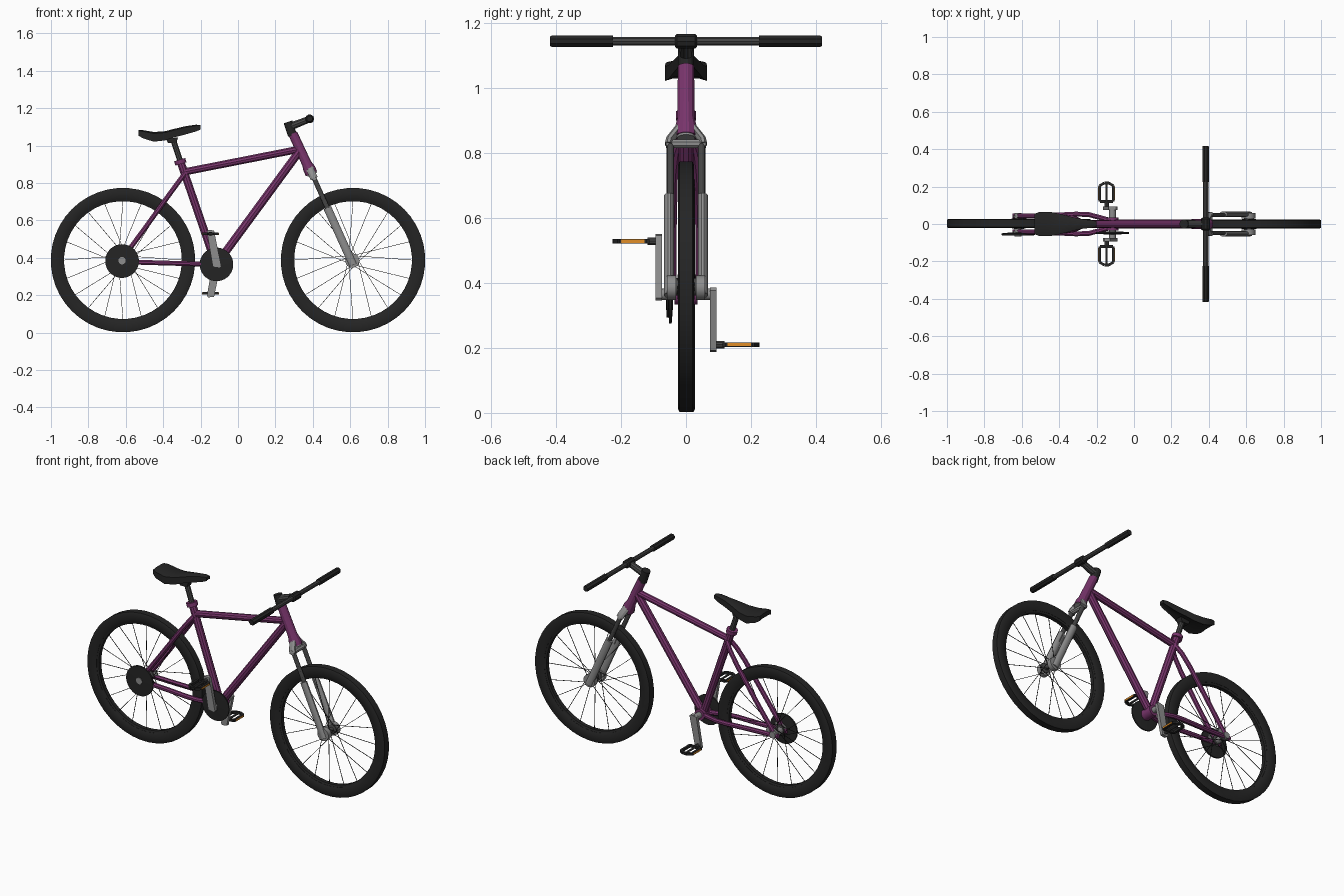
import bpy, bmesh
from math import sin, cos, pi
from mathutils import Vector as V

if "Cube" in bpy.data.objects:
    bpy.data.objects.remove(bpy.data.objects["Cube"])


def material(name, r, g, b):
    m = bpy.data.materials.new(name)
    m.diffuse_color = (r, g, b, 1)
    m.use_nodes = True
    m.node_tree.nodes["Principled BSDF"].inputs["Base Color"].default_value = m.diffuse_color
    return m


PURPLE = material("purple_paint", 0.19, 0.035, 0.15)
BLACK = material("black_rubber", 0.018, 0.018, 0.018)
DARK = material("dark_metal", 0.06, 0.06, 0.06)
GREY = material("light_metal", 0.27, 0.27, 0.27)
ORANGE = material("orange_reflector", 0.75, 0.27, 0.02)
Y = V((0, 1, 0))


def finish(bm, name, mat):
    bmesh.ops.recalc_face_normals(bm, faces=bm.faces)
    for f in bm.faces:
        f.smooth = True
    for e in bm.edges:
        e.smooth = len(e.link_faces) == 2 and e.calc_face_angle(0) < 0.5
    me = bpy.data.meshes.new(name)
    bm.to_mesh(me)
    bm.free()
    me.materials.append(mat)
    ob = bpy.data.objects.new(name, me)
    bpy.context.collection.objects.link(ob)
    return ob


def skin(bm, rings, closed=False):
    rows = [[bm.verts.new(p) for p in r] for r in rings]
    n = len(rows[0])
    pairs = list(zip(rows, rows[1:])) + ([(rows[-1], rows[0])] if closed else [])
    for a, b in pairs:
        for i in range(n):
            bm.faces.new((a[i], a[(i + 1) % n], b[(i + 1) % n], b[i]))
    if not closed:
        bm.faces.new(rows[0])
        bm.faces.new(rows[-1])


def add_sweep(bm, pts, radii, n=12, axis=None, closed=False, wide=1):
    """Round section along points; a fixed axis makes it a turned part; wide stretches it in the xz plane."""
    pts = [V(p) for p in pts]
    if not isinstance(radii, (list, tuple)):
        radii = [radii] * len(pts)
    rings = []
    for i, p in enumerate(pts):
        t = axis or (pts[min(i + 1, len(pts) - 1)] - pts[max(i - 1, 0)])
        t = t.normalized()
        u = t.cross(V((1, 0, 0)) if abs(t.y) > 0.8 else Y).normalized()
        w = t.cross(u)
        rings.append([p + radii[i] * (u * wide * cos(a) + w * sin(a))
                      for a in ((k + 0.5) * 2 * pi / n for k in range(n))])
    skin(bm, rings, closed)


def tube(name, mat, pts, radii, n=12, wide=1):
    bm = bmesh.new()
    add_sweep(bm, pts, radii, n, wide=wide)
    return finish(bm, name, mat)


def turned(name, mat, centre, profile, n=24, closed=False):
    """Profile of (radius, y offset) turned around the y direction."""
    bm = bmesh.new()
    c = V(centre)
    add_sweep(bm, [c + Y * h for r, h in profile], [r for r, h in profile], n, Y, closed)
    return finish(bm, name, mat)


def plate(name, mat, outline, y0, y1):
    bm = bmesh.new()
    skin(bm, [[(x, y, z) for x, z in outline] for y in (y0, y1)])
    return finish(bm, name, mat)


# wheels: tyre, rim, hub and spokes
def wheel(label, x, y):
    c = (x, y, 0.388)
    half = [(0.326, 0.017), (0.34, 0.023), (0.378, 0.024), (0.386, 0.02)]
    turned(label + "_tyre", BLACK, c, half + [(r, -h) for r, h in reversed(half)], 44, True)
    turned(label + "_rim", BLACK, c, [(0.315, -0.012), (0.315, 0.012), (0.33, 0.017), (0.33, -0.017)], 44, True)
    turned(label + "_hub", DARK, c, [(0.012, -0.04), (0.012, -0.03), (0.028, -0.03), (0.028, -0.024), (0.014, -0.02),
                                     (0.014, 0.02), (0.028, 0.024), (0.028, 0.03), (0.012, 0.03), (0.012, 0.04)], 16)
    bm = bmesh.new()
    for i in range(20):
        a = 2 * pi * i / 20
        b = a + (1.2 if i % 4 < 2 else -1.2)
        h = 0.026 if i % 2 else -0.026
        add_sweep(bm, [(x + 0.025 * cos(b), y + h, 0.388 + 0.025 * sin(b)),
                       (x + 0.318 * cos(a), y, 0.388 + 0.318 * sin(a))], 0.0018, 4)
    finish(bm, label + "_spokes", BLACK)


wheel("rear", -0.615, 0.003)
wheel("front", 0.615, 0)

# main frame
tube("seat_tube", PURPLE, [(-0.118, 0, 0.365), (-0.304, 0, 0.905)], 0.022, 10)
tube("seat_collar", PURPLE, [(-0.305, 0, 0.902), (-0.312, 0, 0.925)], 0.032, 12)
tube("top_tube", PURPLE, [(-0.285, 0, 0.86), (0.325, 0, 0.98)], 0.02, 10)
tube("down_tube", PURPLE, [(-0.112, 0, 0.37), (0.325, 0, 0.965)], 0.023, 10)
tube("head_tube", PURPLE, [(0.293, 0, 1.065), (0.367, 0, 0.905), (0.38, 0, 0.878), (0.393, 0, 0.85)],
     [0.026, 0.027, 0.034, 0.034], 12)
turned("bottom_bracket", PURPLE, (-0.115, 0, 0.365), [(0.033, -0.036), (0.033, 0.036)], 16)

# rear stays and dropouts on both sides
for s, side in ((-1, "right"), (1, "left")):
    tube(side + "_seat_stay", PURPLE, [(-0.285, s * 0.014, 0.85), (-0.32, s * 0.03, 0.803), (-0.37, s * 0.038, 0.735),
                                       (-0.50, s * 0.042, 0.555), (-0.615, s * 0.042, 0.40)], 0.014, 8)
    tube(side + "_chain_stay", PURPLE, [(-0.115, s * 0.016, 0.365), (-0.18, s * 0.034, 0.366), (-0.24, s * 0.05, 0.368),
                                        (-0.31, s * 0.053, 0.37), (-0.45, s * 0.046, 0.374), (-0.65, s * 0.042, 0.38)],
         0.014, 8)
    plate(side + "_rear_dropout", GREY, [(-0.65, 0.375), (-0.64, 0.365), (-0.56, 0.365), (-0.575, 0.42),
                                         (-0.605, 0.425), (-0.645, 0.4)], s * 0.037, s * 0.045)
turned("rear_axle", GREY, (-0.62, 0, 0.385), [(0.02, -0.066), (0.02, 0.058)], 12)

# drivetrain discs, crank axle
turned("rear_sprocket", BLACK, (-0.62, 0, 0.383), [(0.05, -0.046), (0.09, -0.05), (0.09, -0.06), (0.03, -0.062)], 32)
turned("chainring", BLACK, (-0.115, 0, 0.365), [(0.04, -0.040), (0.09, -0.044), (0.09, -0.052), (0.03, -0.056)], 32)
turned("crank_axle", GREY, (-0.115, 0, 0.365), [(0.018, -0.088), (0.018, 0.088)], 16)

# crank arms and pedals
for s, side, end in ((-1, "right", 0.528), (1, "left", 0.21)):
    d = 1 if end > 0.365 else -1
    plate(side + "_crank", GREY, [(-0.089, 0.365 - d * 0.012), (-0.097, 0.365 - d * 0.02), (-0.135, 0.365 - d * 0.012),
                                  (-0.166, end + d * 0.012), (-0.159, end + d * 0.022), (-0.128, end + d * 0.018)],
          s * 0.074, s * 0.094)
    tube(side + "_pedal_axle", DARK, [(-0.147, s * 0.085, end), (-0.147, s * 0.118, end), (-0.147, s * 0.119, end),
                                      (-0.147, s * 0.215, end)], [0.012, 0.012, 0.006, 0.006], 10)
    outline = [(-0.036, 0.12), (0.036, 0.12), (0.036, 0.205), (0.012, 0.219), (-0.012, 0.219), (-0.036, 0.205)]
    bm = bmesh.new()
    for a, b in zip(outline, outline[1:] + outline[:1]):
        add_sweep(bm, [(-0.147 + p[0], s * p[1], end) for p in (a, b)], 0.010, 4)
    finish(bm, side + "_pedal_frame", BLACK)
    for k, pos in ((-1, "rear"), (1, "front")):
        x = -0.147 + k * 0.04
        plate(side + "_pedal_" + pos + "_reflector", ORANGE,
              [(x - 0.005, end - 0.005), (x + 0.005, end - 0.005), (x + 0.005, end + 0.005), (x - 0.005, end + 0.005)],
              s * 0.128, s * 0.2)


# suspension fork
def on_fork(z, y=0):
    return (0.398 + (0.845 - z) * 0.45, y, z)


tube("fork_steerer", GREY, [on_fork(0.88), on_fork(0.845)], 0.028, 12)
bm = bmesh.new()
add_sweep(bm, [on_fork(0.828, -0.062), on_fork(0.828, 0.062)], 0.014, 8)
for s in (-1, 1):
    add_sweep(bm, [on_fork(0.825, s * 0.053), on_fork(0.84, s * 0.05), on_fork(0.88, s * 0.018)], 0.013, 8, wide=1.7)
finish(bm, "fork_crown", GREY)
for s, side in ((-1, "right"), (1, "left")):
    tube(side + "_fork_stanchion", DARK, [on_fork(0.83, s * 0.048), on_fork(0.6, s * 0.048)], 0.012, wide=1.1)
    tube(side + "_fork_lower", GREY, [on_fork(0.668, s * 0.052), on_fork(0.55, s * 0.052), on_fork(0.362, s * 0.052)],
         0.0155, wide=1.45)
    turned(side + "_fork_dropout", GREY, (0.611, s * 0.044, 0.385), [(0.038, -0.014), (0.038, 0.014)], 16)

# stem, handlebar and grips
tube("steerer_clamp", BLACK, [(0.291, 0, 1.055), (0.267, 0, 1.127)], 0.025, 12)
tube("stem", DARK, [(0.275, 0, 1.1), (0.385, 0, 1.143)], [0.022, 0.018], 10)
turned("bar_clamp", BLACK, (0.383, 0, 1.143), [(0.017, -0.034), (0.024, -0.028), (0.024, 0.028), (0.017, 0.034)], 10)
turned("handlebar", DARK, (0.383, 0, 1.143), [(0.014, -0.41), (0.014, 0.41)], 10)
for s, side in ((-1, "right"), (1, "left")):
    turned(side + "_grip", BLACK, (0.383, 0, 1.143), [(0.019, s * 0.225), (0.019, s * 0.412), (0.016, s * 0.418)], 8)

# seat post and saddle
tube("seat_post", DARK, [(-0.30, 0, 0.89), (-0.348, 0, 1.035)], 0.016, 10)
plate("saddle_clamp", BLACK, [(-0.385, 1.035), (-0.375, 1.015), (-0.33, 1.015), (-0.32, 1.045)], -0.02, 0.02)
bm = bmesh.new()
sections = [(-0.533, 0.053, 1.085, 1.054), (-0.51, 0.063, 1.083, 1.04), (-0.45, 0.065, 1.073, 1.021),
            (-0.39, 0.053, 1.077, 1.028), (-0.34, 0.040, 1.09, 1.045), (-0.28, 0.026, 1.104, 1.06),
            (-0.225, 0.020, 1.112, 1.076), (-0.20, 0.015, 1.11, 1.086)]
skin(bm, [[(x, -w * 0.5, t), (x, w * 0.5, t), (x, w, t - (t - b) * 0.15), (x, w, b), (x, w * 0.6, b + (t - b) * 0.15),
           (x, -w * 0.6, b + (t - b) * 0.15), (x, -w, b), (x, -w, t - (t - b) * 0.15)]
          for x, w, t, b in sections])
finish(bm, "saddle", BLACK)
